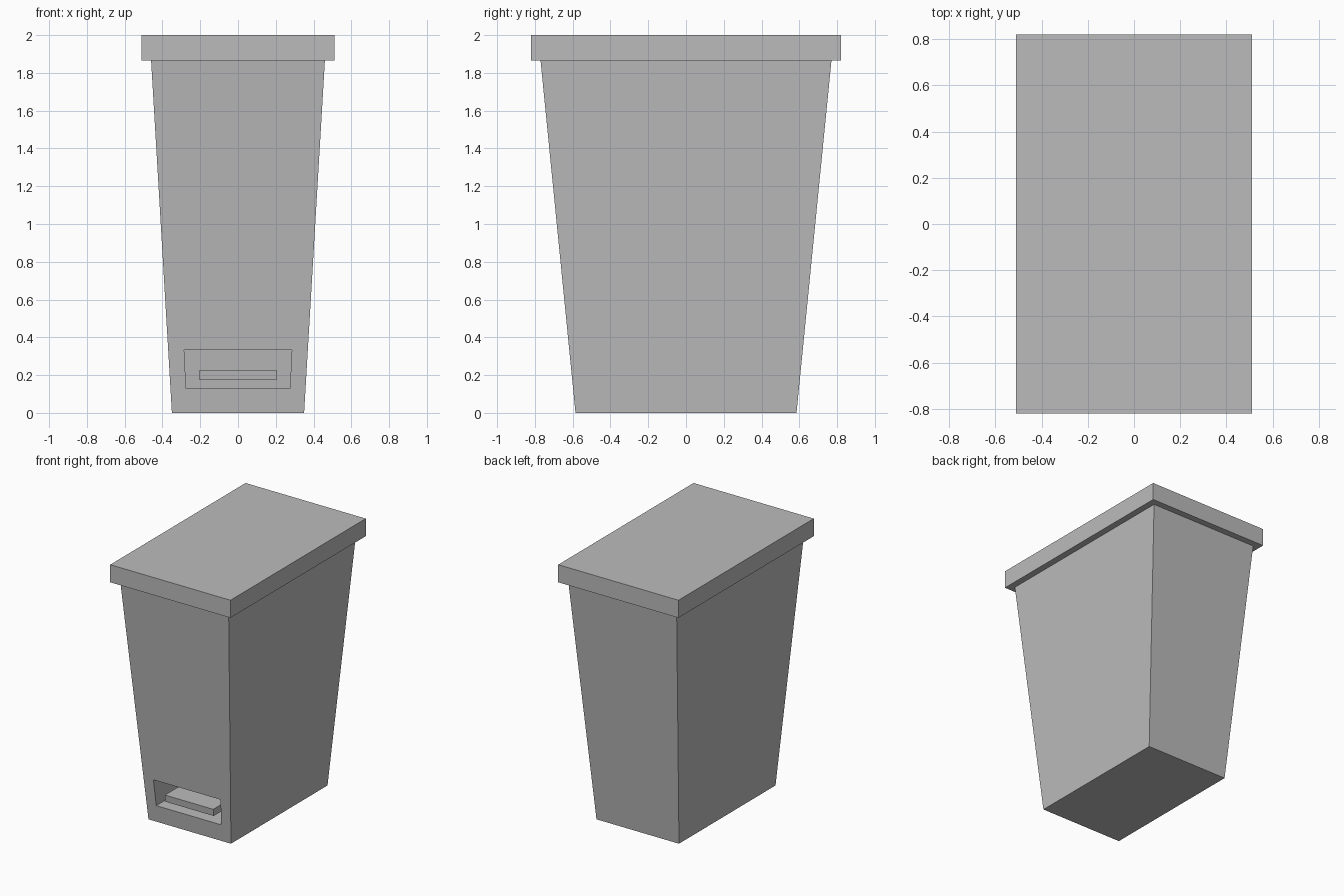
import bpy, bmesh

if "Cube" in bpy.data.objects:
    bpy.data.objects.remove(bpy.data.objects["Cube"], do_unlink=True)

# One grey plastic for the whole bin
GREY = (0.5, 0.5, 0.5, 1.0)
plastic = bpy.data.materials.new("grey_plastic")
plastic.use_nodes = True
plastic.diffuse_color = GREY
plastic.node_tree.nodes["Principled BSDF"].inputs["Base Color"].default_value = GREY

RIM_Z = 1.865
BASE_Y, RIM_Y = 0.585, 0.77


def tapered_box(bottom, top, z0, z1):
    """Box with separate half sizes (x, y) at its bottom and top."""
    bm = bmesh.new()
    bmesh.ops.create_cube(bm, size=2)
    for v in bm.verts:
        half, z = (top, z1) if v.co.z > 0 else (bottom, z0)
        v.co = (v.co.x * half[0], v.co.y * half[1], z)
    bm.normal_update()
    return bm


def finish(bm, name):
    bmesh.ops.recalc_face_normals(bm, faces=bm.faces)
    mesh = bpy.data.meshes.new(name)
    bm.to_mesh(mesh)
    bm.free()
    mesh.materials.append(plastic)
    obj = bpy.data.objects.new(name, mesh)
    bpy.context.collection.objects.link(obj)
    return obj


def front_y(z):
    return -(BASE_Y + (RIM_Y - BASE_Y) * z / RIM_Z)


def extrude_to(bm, face, low, high, depth):
    """Extrude a front face to a new outline; low and high are (half width, z)."""
    new = bmesh.ops.extrude_discrete_faces(bm, faces=[face])["faces"][0]
    middle = new.calc_center_median().z
    for v in new.verts:
        half, z = high if v.co.z > middle else low
        v.co = (half if v.co.x > 0 else -half, front_y(z) + depth, z)
    return new


# Tapered body with a foot recess and pedal formed out of its front face
bm = tapered_box((0.35, BASE_Y), (0.46, RIM_Y), 0, RIM_Z)
front = min(bm.faces, key=lambda f: f.calc_center_median().y)
RECESS = (0.275, 0.13), (0.285, 0.333)
PEDAL = (0.205, 0.175), (0.205, 0.228)
DEPTH = 0.26
front = extrude_to(bm, front, *RECESS, 0)
front = extrude_to(bm, front, *RECESS, DEPTH)
front = extrude_to(bm, front, *PEDAL, DEPTH)
extrude_to(bm, front, *PEDAL, 0.015)
finish(bm, "bin_body_with_pedal")

# Overhanging lid
LID = (0.51, 0.82)
finish(tapered_box(LID, LID, RIM_Z, 2), "lid")
